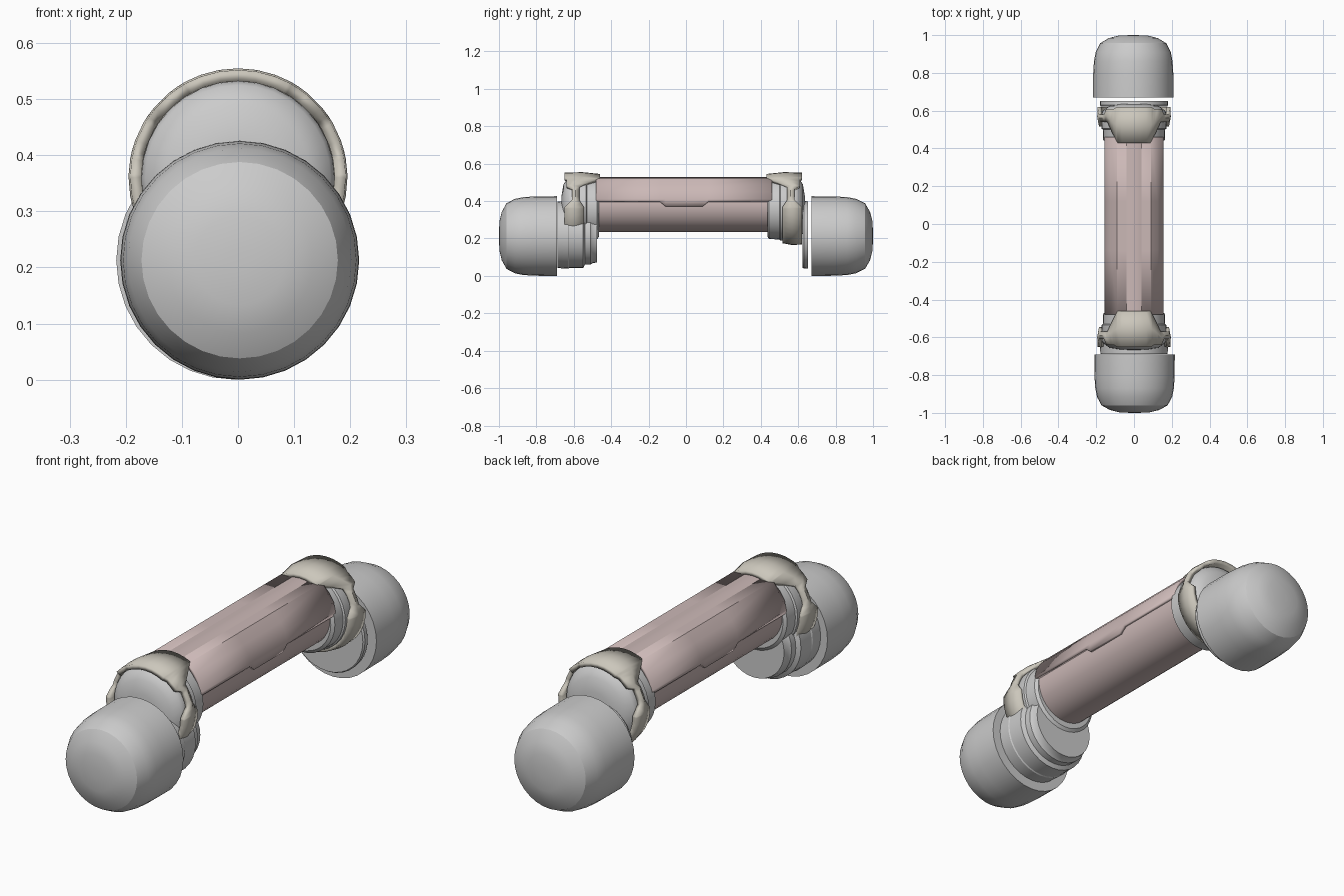
import bpy, bmesh, math

if "Cube" in bpy.data.objects:
    bpy.data.objects.remove(bpy.data.objects["Cube"])

SEG = 32


def material(name, rgb):
    m = bpy.data.materials.new(name)
    m.diffuse_color = (*rgb, 1)
    m.use_nodes = True
    m.node_tree.nodes["Principled BSDF"].inputs["Base Color"].default_value = m.diffuse_color
    return m


PINK = material("dusty_pink", (0.60, 0.48, 0.47))
BEIGE = material("warm_beige", (0.60, 0.57, 0.50))


def finish(name, bm, mat=None, thickness=0.0, angle=30):
    bmesh.ops.remove_doubles(bm, verts=bm.verts, dist=1e-5)
    bmesh.ops.recalc_face_normals(bm, faces=bm.faces)
    me = bpy.data.meshes.new(name)
    bm.to_mesh(me)
    bm.free()
    ob = bpy.data.objects.new(name, me)
    bpy.context.collection.objects.link(ob)
    if mat:
        me.materials.append(mat)
    if thickness:
        sol = ob.modifiers.new("shell", 'SOLIDIFY')
        sol.thickness = thickness
        sol.offset = -1
    bpy.ops.object.select_all(action='DESELECT')
    ob.select_set(True)
    bpy.context.view_layer.objects.active = ob
    bpy.ops.object.shade_smooth_by_angle(angle=math.radians(angle))
    return ob


def skin(bm, rows, closed=False):
    vr = [[bm.verts.new(p) for p in r] for r in rows]
    for a, b in zip(vr, vr[1:]):
        n = len(a)
        for i in range(n if closed else n - 1):
            j = (i + 1) % n
            bm.faces.new((a[i], a[j], b[j], b[i]))
    return vr


def lathe(name, profile, x, z, mat=None):
    """Revolve (y, radius) pairs about the y direction, with capped ends."""
    bm = bmesh.new()
    rows = [[(x + r * math.sin(2 * math.pi * k / SEG), y,
              z + r * math.cos(2 * math.pi * k / SEG)) for k in range(SEG)]
            for y, r in profile]
    vr = skin(bm, rows, True)
    bm.faces.new(vr[0])
    bm.faces.new(vr[-1])
    return finish(name, bm, mat)


def collar(name, s):
    """Ring whose two edges are notched at the shoulders."""
    keys = [(0, .43, .62), (28, .43, .62), (34, .46, .61), (50, .54, .61),
            (56, .54, .58), (76, .54, .58), (88, .515, .62), (180, .515, .62)]

    def edges(a):
        for k, n in zip(keys, keys[1:]):
            if a <= n[0]:
                t = (a - k[0]) / (n[0] - k[0])
                return k[1] + t * (n[1] - k[1]), k[2] + t * (n[2] - k[2])

    angles = sorted(set(range(0, 181, 10)) | {k[0] for k in keys})
    angles = [-a for a in reversed(angles[1:])] + angles
    bm = bmesh.new()
    rows = []
    for a in angles:
        lo, hi = edges(abs(a))
        t = math.radians(a)
        shift = 0.03 if s < 0 else 0.0
        rows.append([(r * math.sin(t), s * (y + shift), .36 + r * math.cos(t))
                     for y, r in ((lo, .185), ((lo + hi) / 2, .195), (hi, .192))])
    skin(bm, rows)
    return finish(name, bm, BEIGE, 0.02)


# Handle: round lower tube
lathe("lower_tube", [(-.48, .146), (.46, .146)], 0, .382, PINK)

# Handle: faceted upper cover with a stepped lower edge
bm = bmesh.new()
rows = []
for y, drop in ((-.48, 0), (-.14, 0), (-.11, .025), (.09, .025), (.12, 0), (.46, 0)):
    half = [(.157, .397 - drop), (.156, .41), (.147, .45), (.125, .485), (.09, .522)]
    sect = half + [(-x, z) for x, z in reversed(half)]
    rows.append([(x, y, z) for x, z in sect])
skin(bm, rows)
finish("upper_cover", bm, PINK, 0.012)

# Collars and the grey hubs inside them
for tag, s, shift in (("front", -1, .03), ("back", 1, 0)):
    collar(tag + "_collar", s)
    hub = [(.435, .15), (.445, .163), (.50, .165), (.505, .172), (.585, .172),
           (.60, .165), (.625, .13), (.635, .07), (.637, .02)]
    lathe(tag + "_hub", [(s * (y + shift), r) for y, r in hub], 0, .36)

# Stepped discs beside the end caps
lathe("front_disc_stack", [(-.688, .178), (-.63, .181), (-.625, .178), (-.55, .178),
                           (-.54, .16), (-.51, .16), (-.50, .152), (-.475, .148)], 0, .22)
lathe("back_disc", [(.622, .176), (.63, .181), (.652, .179)], 0, .22)

# Rounded end caps
cap = [(0, .213), (.12, .212), (.18, .208), (.225, .199), (.27, .175),
       (.295, .13), (.307, .08), (.31, .02)]
lathe("front_cap", [(-.69 - y, r) for y, r in cap], .003, .213)
lathe("back_cap", [(.67 + y * 1.064, r) for y, r in cap], -.004, .213)
